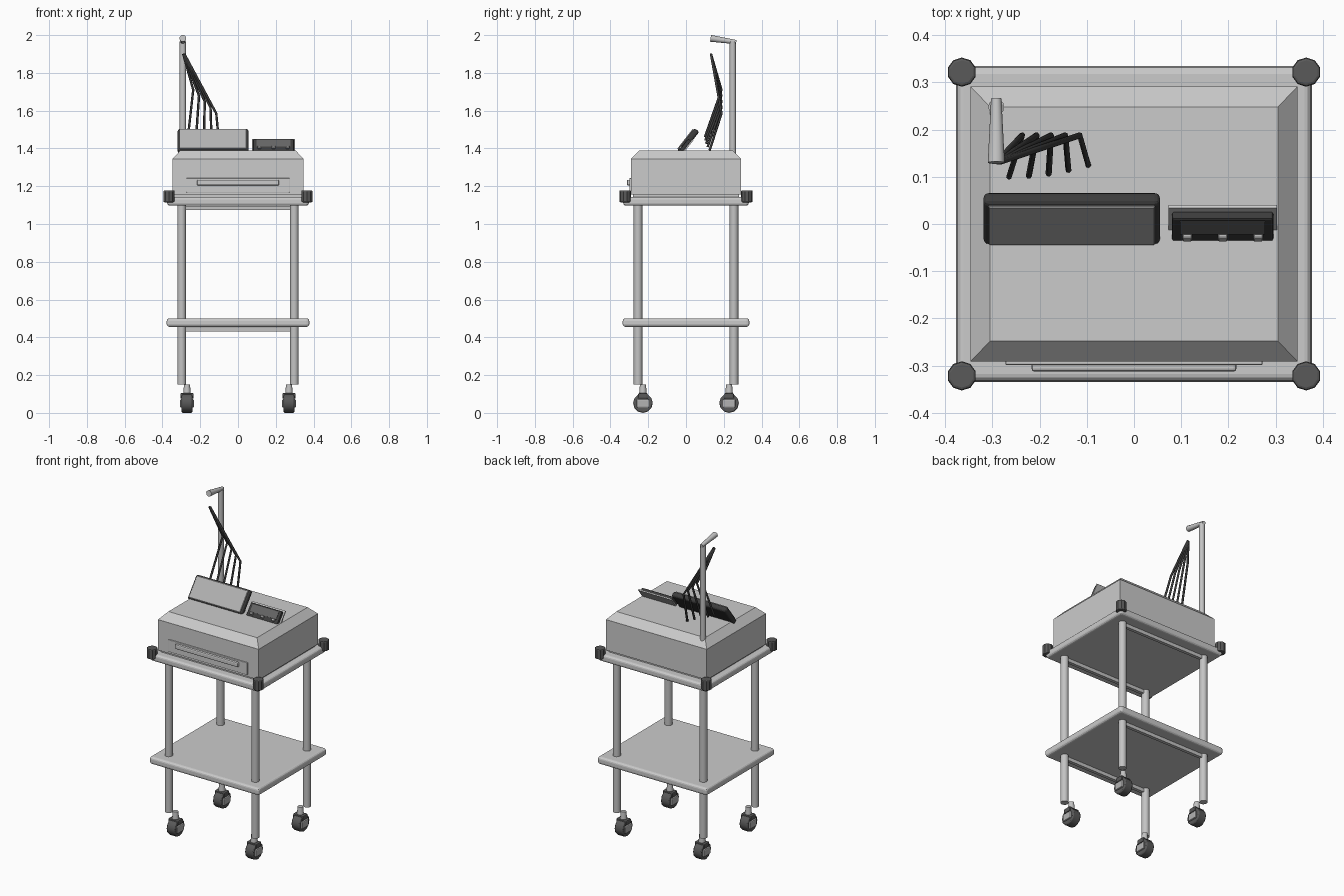
import bpy, math
from mathutils import Vector, Matrix

cube = bpy.data.objects.get("Cube")
if cube:
    bpy.data.objects.remove(cube)


def material(name, value):
    m = bpy.data.materials.new(name)
    m.use_nodes = True
    rgba = (value, value, value, 1)
    m.diffuse_color = rgba
    m.node_tree.nodes["Principled BSDF"].inputs["Base Color"].default_value = rgba
    return m


LIGHT = material("light_grey", 0.6)
METAL = material("metal_grey", 0.55)
PANEL = material("panel_grey", 0.45)
RUBBER = material("rubber_grey", 0.1)
DARK = material("dark_plastic", 0.045)
GLASS = material("display_grey", 0.13)


def finish(name, mat, bevel=0, segments=2):
    o = bpy.context.object
    o.name = name
    o.data.materials.append(mat)
    if bevel:
        b = o.modifiers.new("bevel", "BEVEL")
        b.width, b.segments = bevel, segments
        b.limit_method, b.angle_limit = "ANGLE", math.radians(50)
    return o


def box(name, centre, size, mat, bevel=0, segments=2, frame=None):
    bpy.ops.mesh.primitive_cube_add(size=1)
    o = finish(name, mat, bevel, segments)
    o.data.transform(Matrix.Diagonal((*size, 1)))
    o.matrix_world = (frame or Matrix()) @ Matrix.Translation(centre)
    return o


def rod(name, a, b, r1, mat, r2=None, sides=12, bevel=0, smooth=True):
    a, b = Vector(a), Vector(b)
    bpy.ops.mesh.primitive_cone_add(vertices=sides, radius1=r1, depth=(b - a).length,
                                    radius2=r1 if r2 is None else r2,
                                    location=(a + b) / 2,
                                    rotation=(b - a).to_track_quat("Z", "Y").to_euler())
    if smooth:
        bpy.ops.object.shade_smooth_by_angle(angle=math.radians(40))
    return finish(name, mat, bevel)


# Shelves and their underside rails
box("lower_shelf", (0, 0, 0.478), (0.755, 0.67, 0.045), LIGHT, 0.014, 3)
box("upper_shelf", (0, 0, 1.12), (0.75, 0.665, 0.045), LIGHT, 0.014, 3)
box("cabinet_plinth", (0, 0, 1.148), (0.67, 0.56, 0.025), LIGHT)
for y in (-0.255, 0.255):
    for z in (0.442, 1.085):
        box("shelf_rail", (0, y, z), (0.58, 0.02, 0.022), METAL)

# Posts, casters and corner bumpers
for sx in (-1, 1):
    for sy in (-1, 1):
        rod("post", (sx * 0.298, sy * 0.254, 0.15), (sx * 0.298, sy * 0.254, 1.11), 0.023, METAL)
        x, y = sx * 0.27, sy * 0.228
        rod("caster_wheel", (x - 0.028, y, 0.052), (x + 0.028, y, 0.052), 0.052, RUBBER,
            bevel=0.006)
        box("caster_fork", (x, y, 0.05), (0.074, 0.066, 0.045), PANEL, 0.006)
        box("caster_crown", (x, y, 0.09), (0.07, 0.05, 0.03), RUBBER, 0.006)
        rod("caster_stem", (x, y, 0.09), (x, y, 0.15), 0.021, METAL, r2=0.016)
        rod("corner_bumper", (sx * 0.365, sy * 0.322, 1.115), (sx * 0.365, sy * 0.322, 1.178),
            0.031, RUBBER, sides=10, bevel=0.006, smooth=False)

# Cabinet with a sloped upper rim
cabinet = box("cabinet", (0, 0, 1.25), (0.694, 0.584, 0.19), LIGHT)
cap = box("cabinet_sloped_top", (0, 0, 1.367), (0.694, 0.584, 0.045), LIGHT)
for v in cap.data.vertices:
    if v.co.z > 0:
        v.co.x *= 0.305 / 0.347
        v.co.y *= 0.248 / 0.292

# Drawer front and pull handle
box("drawer_front", (0, -0.293, 1.205), (0.545, 0.012, 0.076), LIGHT, 0.003)
box("drawer_handle", (0, -0.303, 1.219), (0.435, 0.02, 0.03), LIGHT, 0.007)

# Tilted display and control unit
TILT = Matrix.Rotation(math.radians(-38), 4, "X")
screen = Matrix.Translation((-0.132, 0.01, 1.44)) @ TILT
box("display_body", (0, 0.002, 0), (0.375, 0.032, 0.15), DARK, 0.012, 3, screen)
box("display_front", (0, -0.0155, 0), (0.352, 0.007, 0.132), PANEL, 0.002, 1, screen)

controls = Matrix.Translation((0.188, 0, 1.414)) @ TILT
box("control_back_plate", (0, 0.009, 0.001), (0.23, 0.008, 0.094), LIGHT, 0, 1, controls)
box("control_body", (0, -0.004, -0.003), (0.215, 0.02, 0.08), DARK, 0.005, 2, controls)
box("control_display", (0, -0.0145, 0.006), (0.18, 0.003, 0.045), GLASS, 0, 1, controls)
for x in (-0.075, 0, 0.075):
    box("control_key", (x, -0.018, -0.024), (0.02, 0.012, 0.014), PANEL, 0.002, 1, controls)

# Cable stand with its overhanging arm
rod("stand_pole", (-0.292, 0.248, 1.34), (-0.292, 0.248, 1.965), 0.017, METAL)
rod("stand_arm", (-0.292, 0.266, 1.963), (-0.292, 0.13, 1.983), 0.011, METAL, r2=0.018)

# Fan of hanging leads, each bent once
for i in range(5):
    t = i / 4
    top = (-0.29 + 0.006 * t, 0.132, 1.9)
    bend = (-0.237 + 0.122 * t, 0.188, 1.71 - 0.125 * t)
    end = (-0.265 + 0.168 * t, 0.1 + 0.025 * t * t, 1.46 - 0.07 * t)
    curve = bpy.data.curves.new("lead", "CURVE")
    curve.dimensions = "3D"
    curve.bevel_depth, curve.bevel_resolution, curve.use_fill_caps = 0.0065, 1, True
    spline = curve.splines.new("POLY")
    spline.points.add(2)
    for point, co in zip(spline.points, (top, bend, end)):
        point.co = (*co, 1)
    curve.materials.append(DARK)
    bpy.context.collection.objects.link(bpy.data.objects.new("lead", curve))
